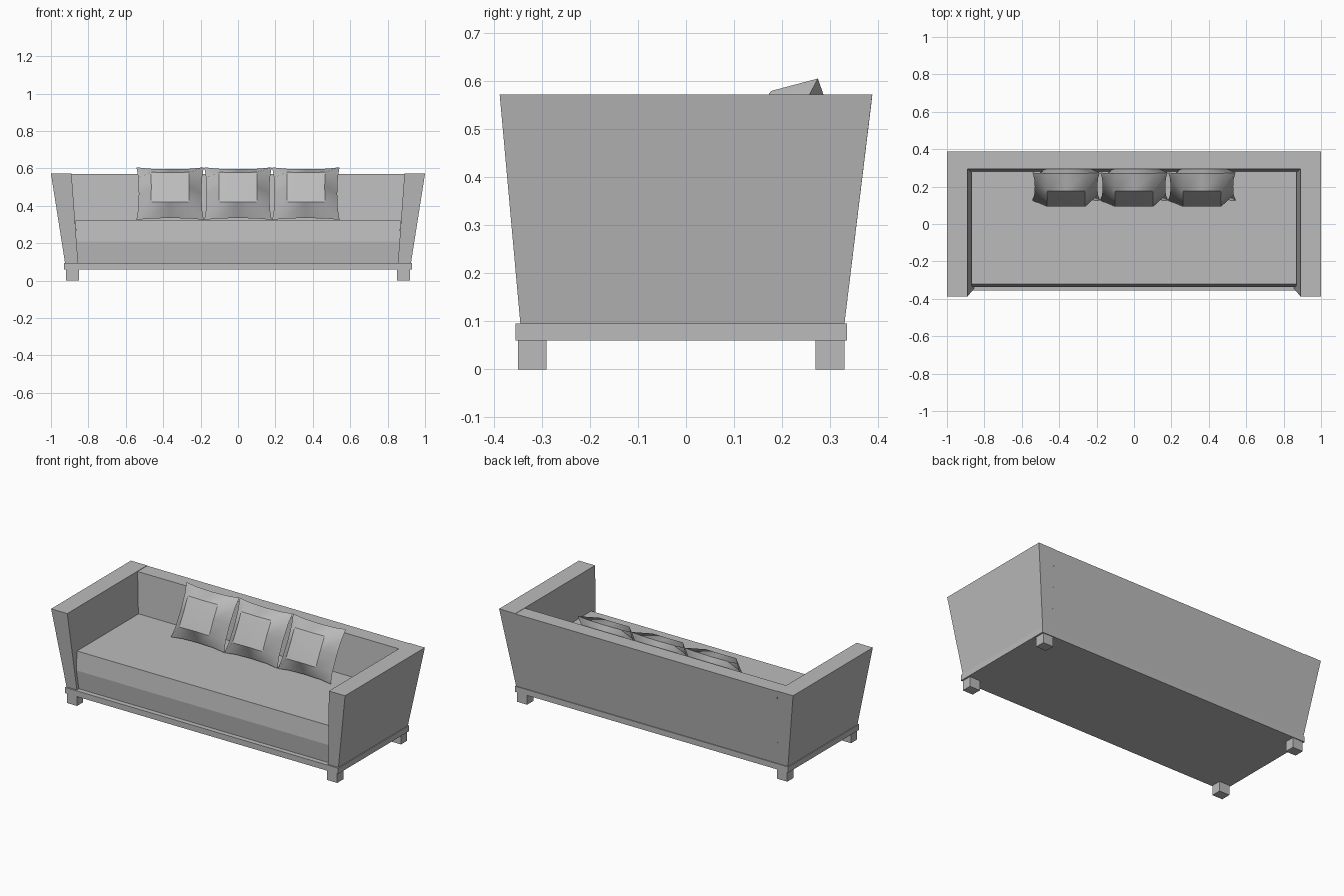
import bpy, bmesh, math
from mathutils import Matrix, Vector

cube = bpy.data.objects.get("Cube")
if cube:
    bpy.data.objects.remove(cube, do_unlink=True)

grey = bpy.data.materials.new("upholstery_grey")
grey.use_nodes = True
grey.diffuse_color = (0.5, 0.5, 0.5, 1)
grey.node_tree.nodes["Principled BSDF"].inputs["Base Color"].default_value = (0.5, 0.5, 0.5, 1)


def add_object(name, bm):
    bmesh.ops.recalc_face_normals(bm, faces=bm.faces)
    mesh = bpy.data.meshes.new(name)
    bm.to_mesh(mesh)
    bm.free()
    mesh.materials.append(grey)
    obj = bpy.data.objects.new(name, mesh)
    bpy.context.collection.objects.link(obj)
    return obj


def block(name, z0, z1, low, high=None):
    """Tapered block between two rectangles (x0, x1, y0, y1)."""
    bm = bmesh.new()
    bmesh.ops.create_cube(bm, size=2)
    for v in bm.verts:
        rect = (high or low) if v.co.z > 0 else low
        v.co = (rect[1 if v.co.x > 0 else 0],
                rect[3 if v.co.y > 0 else 2],
                z1 if v.co.z > 0 else z0)
    return add_object(name, bm)


# Base board and legs
block("base_board", 0.06, 0.095, (-0.93, 0.93, -0.355, 0.335))
for side, x in (("right", -0.885), ("left", 0.885)):
    for end, y in (("front", -0.32), ("back", 0.30)):
        block(f"{end}_{side}_leg", 0, 0.06, (x - 0.035, x + 0.035, y - 0.03, y + 0.03))

# Flared arms
block("left_arm", 0.095, 0.572, (0.855, 0.925, -0.345, 0.33), (0.89, 1, -0.388, 0.388))
block("right_arm", 0.095, 0.572, (-0.925, -0.855, -0.345, 0.33), (-1, -0.89, -0.388, 0.388))

# Leaning backrest, seat base and seat cushion
block("backrest", 0.095, 0.57, (-0.857, 0.857, 0.26, 0.33), (-0.892, 0.892, 0.295, 0.388))
block("seat_base", 0.095, 0.21, (-0.857, 0.857, -0.325, 0.27), (-0.864, 0.864, -0.337, 0.27))
block("seat_cushion", 0.21, 0.322, (-0.864, 0.864, -0.337, 0.275), (-0.87, 0.87, -0.322, 0.28))


# Throw pillows: two domed grids joined along a pinched seam
def pillow(name, x):
    bm = bmesh.new()
    for sign in (1, -1):
        made = bmesh.ops.create_grid(bm, x_segments=4, y_segments=4, size=1)
        for v in made["verts"]:
            u, w = round(v.co.x * 2) / 2, round(v.co.y * 2) / 2
            edge = max(abs(u), abs(w))
            height = 0 if edge > 0.9 else (0.074 if edge > 0.4 else 0.082)
            spread = {0: 0, 0.5: 0.6, 1: 1}
            pu = math.copysign(spread[abs(u)], u) * (1 - 0.07 * (1 - w * w))
            pw = math.copysign(spread[abs(w)], w) * (1 - 0.07 * (1 - u * u))
            v.co = (pu * 0.18, pw * 0.159, sign * height)
    bmesh.ops.remove_doubles(bm, verts=bm.verts, dist=0.0005)
    tilt = Matrix.Rotation(math.radians(62), 4, "X")
    bmesh.ops.transform(bm, verts=bm.verts,
                        matrix=Matrix.Translation(Vector((x, 0.2, 0.465))) @ tilt)
    obj = add_object(name, bm)
    bpy.ops.object.select_all(action="DESELECT")
    obj.select_set(True)
    bpy.context.view_layer.objects.active = obj
    bpy.ops.object.shade_smooth_by_angle(angle=math.radians(40))


for label, x in (("right", -0.363), ("middle", 0), ("left", 0.363)):
    pillow(f"{label}_pillow", x)
